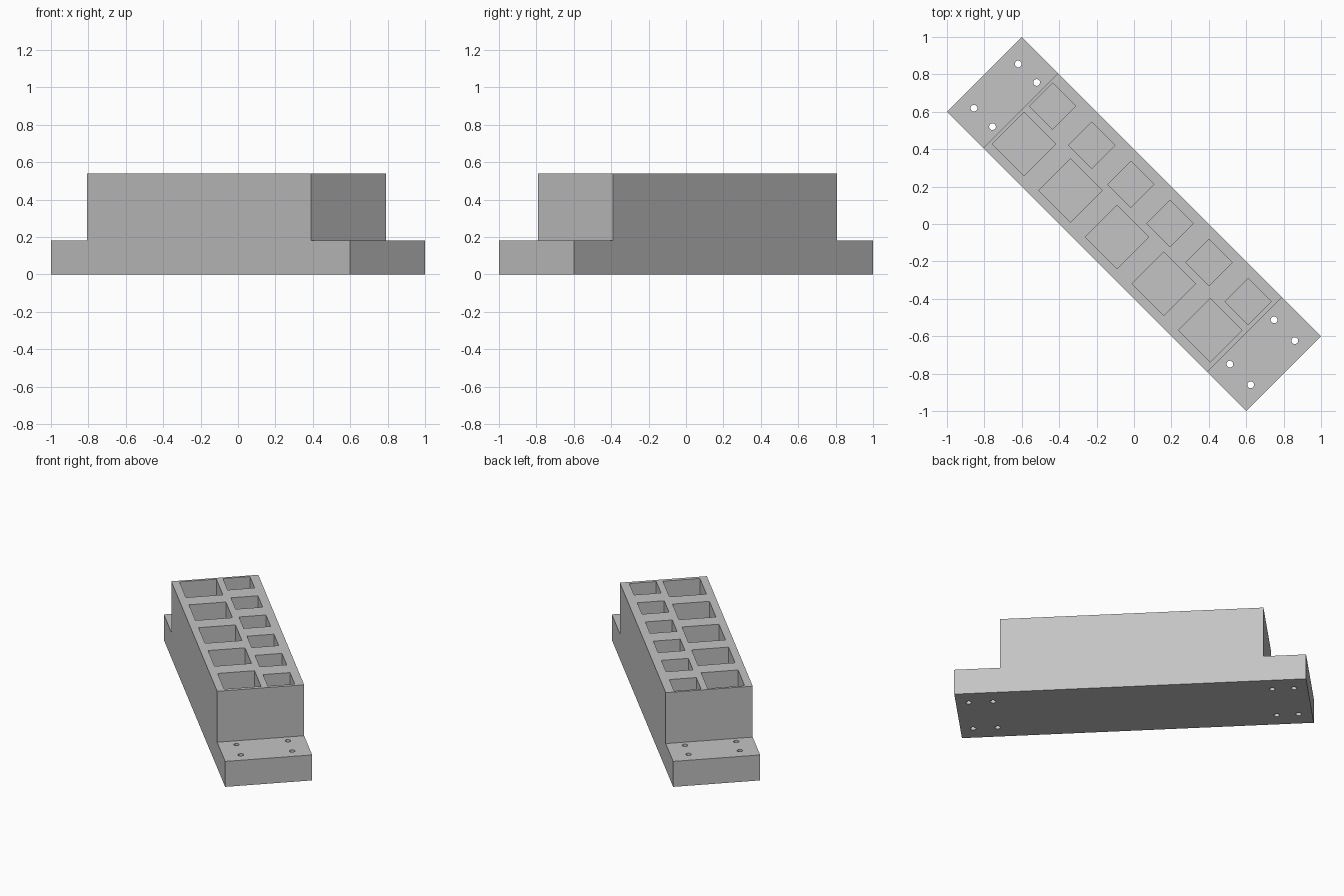
import bpy
import bmesh
from math import radians
from mathutils import Matrix, Vector

cube = bpy.data.objects.get("Cube")
if cube:
    bpy.data.objects.remove(cube, do_unlink=True)

HALF_LENGTH, HALF_WIDTH = 1.131, 0.283
FLANGE_TOP, BLOCK_TOP = 0.18, 0.54
BLOCK_START, BLOCK_END = -0.857, 0.836
POCKET_FLOOR = 0.18

grey = bpy.data.materials.new("plain grey")
grey.use_nodes = True
colour = (0.55, 0.55, 0.55, 1)
grey.diffuse_color = colour
grey.node_tree.nodes["Principled BSDF"].inputs["Base Color"].default_value = colour


def make_object(name, bm):
    bmesh.ops.recalc_face_normals(bm, faces=bm.faces[:])
    mesh = bpy.data.meshes.new(name)
    bm.to_mesh(mesh)
    bm.free()
    mesh.materials.append(grey)
    obj = bpy.data.objects.new(name, mesh)
    bpy.context.collection.objects.link(obj)
    return obj


# Stepped body: side profile extruded across the width
bm = bmesh.new()
profile = [(-HALF_LENGTH, 0), (HALF_LENGTH, 0), (HALF_LENGTH, FLANGE_TOP),
           (BLOCK_END, FLANGE_TOP), (BLOCK_END, BLOCK_TOP),
           (BLOCK_START, BLOCK_TOP), (BLOCK_START, FLANGE_TOP),
           (-HALF_LENGTH, FLANGE_TOP)]
side = bm.faces.new([bm.verts.new((x, -HALF_WIDTH, z)) for x, z in profile])
extruded = bmesh.ops.extrude_face_region(bm, geom=[side])["geom"]
moved = [v for v in extruded if isinstance(v, bmesh.types.BMVert)]
bmesh.ops.translate(bm, vec=Vector((0, 2 * HALF_WIDTH, 0)), verts=moved)
# the starting face stays as the other side wall
if not side.is_valid or len(bm.faces) < len(profile) + 2:
    bmesh.ops.holes_fill(bm, edges=bm.edges[:])
rack = make_object("holder_body", bm)

# Cutters: a row of large pockets, a row of small ones, and screw holes
bm = bmesh.new()


def pocket_row(count, first, last, y, size):
    height = BLOCK_TOP - POCKET_FLOOR + 0.1
    for i in range(count):
        x = first + (last - first) * i / (count - 1)
        place = Matrix.Translation((x, y, POCKET_FLOOR + height / 2))
        bmesh.ops.create_cube(
            bm, size=1, matrix=place @ Matrix.Diagonal((size, size, height, 1)))


pocket_row(5, -0.719, 0.690, -0.113, 0.24)
pocket_row(6, -0.753, 0.725, 0.138, 0.175)
for x in (-1.043, -0.903, 0.892, 1.049):
    for y in (-0.167, 0.167):
        bmesh.ops.create_cone(
            bm, cap_ends=True, segments=24, radius1=0.018, radius2=0.018,
            depth=0.4, matrix=Matrix.Translation((x, y, FLANGE_TOP / 2)))
cutter = make_object("pocket_and_hole_cutter", bm)
cutter.hide_render = True

cut = rack.modifiers.new("pockets and holes", 'BOOLEAN')
cut.operation = 'DIFFERENCE'
cut.solver = 'EXACT'
cut.object = cutter
bpy.context.view_layer.objects.active = rack
rack.select_set(True)
bpy.ops.object.modifier_apply(modifier=cut.name)
bpy.data.objects.remove(cutter, do_unlink=True)

# Turn the holder onto the diagonal, smoothing only the round hole walls
rack.data.transform(Matrix.Rotation(radians(-45), 4, 'Z'))
bpy.ops.object.shade_smooth_by_angle(angle=radians(30))
